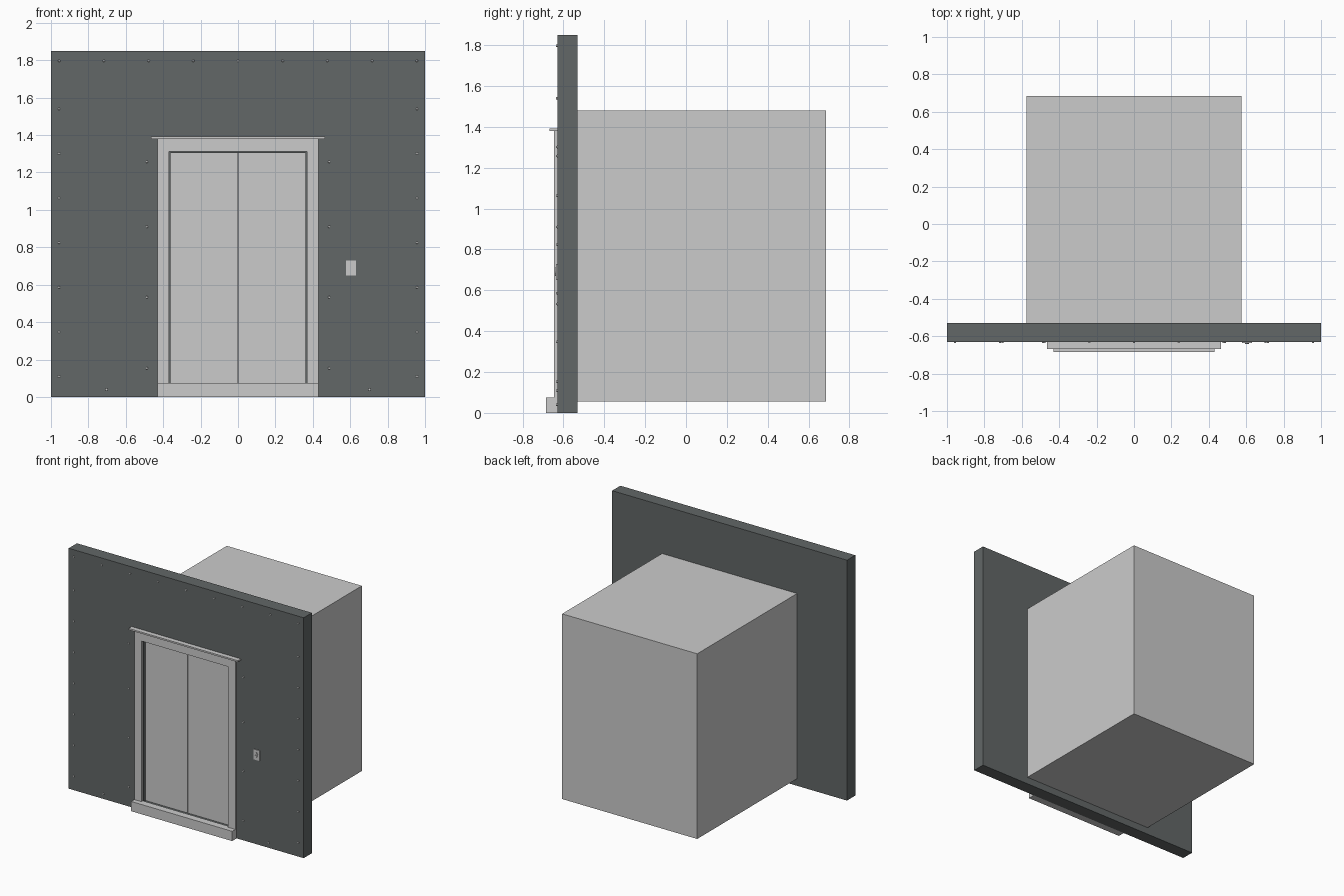
import bpy, bmesh, math
from mathutils import Matrix

if "Cube" in bpy.data.objects:
    bpy.data.objects.remove(bpy.data.objects["Cube"])

dark = bpy.data.materials.new("wall_paint")
dark.diffuse_color = (0.122, 0.135, 0.135, 1)
dark.use_nodes = True
dark.node_tree.nodes["Principled BSDF"].inputs["Base Color"].default_value = dark.diffuse_color


def finish(name, bm, mat=None):
    bmesh.ops.recalc_face_normals(bm, faces=bm.faces)
    me = bpy.data.meshes.new(name)
    bm.to_mesh(me)
    bm.free()
    ob = bpy.data.objects.new(name, me)
    bpy.context.collection.objects.link(ob)
    if mat:
        me.materials.append(mat)
    return ob


def box(name, x0, x1, y0, y1, z0, z1, mat=None):
    bm = bmesh.new()
    bmesh.ops.create_cube(bm, size=1)
    bmesh.ops.scale(bm, vec=(x1 - x0, y1 - y0, z1 - z0), verts=bm.verts)
    bmesh.ops.translate(bm, vec=((x0 + x1) / 2, (y0 + y1) / 2, (z0 + z1) / 2), verts=bm.verts)
    return finish(name, bm, mat)


def prism(name, outline, y0, y1):
    """Extrude an x/z outline along y."""
    bm = bmesh.new()
    face = bm.faces.new([bm.verts.new((x, y0, z)) for x, z in outline])
    ext = bmesh.ops.extrude_face_region(bm, geom=[face], use_keep_orig=True)
    moved = [v for v in ext["geom"] if isinstance(v, bmesh.types.BMVert)]
    bmesh.ops.translate(bm, vec=(0, y1 - y0, 0), verts=moved)
    return finish(name, bm)


# Wall slab with the doorway cut through
wall = box("wall", -1, 1, -0.63, -0.53, 0, 1.85, dark)
cutter = box("doorway_cutter", -0.362, 0.362, -0.8, -0.4, 0.07, 1.304, dark)
cutter.hide_render = True
mod = wall.modifiers.new("doorway", 'BOOLEAN')
mod.object = cutter
mod.operation = 'DIFFERENCE'
mod.solver = 'EXACT'
bpy.context.view_layer.objects.active = wall
bpy.ops.object.modifier_apply(modifier=mod.name)
bpy.data.objects.remove(cutter)

# Lift cabin behind the wall
box("cabin", -0.575, 0.575, -0.53, 0.685, 0.055, 1.48)

# Door surround, cap and sill
prism("door_frame", [(-0.43, 0), (-0.43, 1.38), (0.43, 1.38), (0.43, 0), (0.369, 0),
                     (0.369, 1.311), (-0.369, 1.311), (-0.369, 0)], -0.647, -0.63)
box("frame_cap", -0.465, 0.465, -0.667, -0.63, 1.379, 1.391)
box("sill", -0.43, 0.43, -0.685, -0.63, 0, 0.075)

# Sliding doors
for side, name in ((-1, "left_door"), (1, "right_door")):
    xs = sorted((side * 0.0015, side * 0.361))
    box(name, *xs, -0.61, -0.57, 0.072, 1.303)

# Screw heads around the wall edge and the doorway
spots = [(i * 0.239, 1.797) for i in range(-4, 5)]
for s in (-1, 1):
    spots += [(s * 0.957, 1.54 - i * 0.2385) for i in range(7)]
    spots += [(s * 0.487, z) for z in (1.257, 0.91, 0.533, 0.153)]
    spots.append((s * 0.703, 0.04))
bm = bmesh.new()
for x, z in spots:
    place = Matrix.Translation((x, -0.63, z)) @ Matrix.Rotation(math.pi / 2, 4, 'X')
    bmesh.ops.create_cone(bm, cap_ends=True, segments=10, radius1=0.008, radius2=0.005,
                          depth=0.011, matrix=place)
finish("wall_screws", bm)

# Call panel with up and down buttons
box("call_panel", 0.578, 0.63, -0.636, -0.63, 0.65, 0.729)
for s, name in ((1, "up_button"), (-1, "down_button")):
    prism(name, [(0.604 + x, 0.69 + s * z) for x, z in
                 ((-0.011, 0.003), (0.011, 0.003), (0, 0.021))], -0.642, -0.634)
